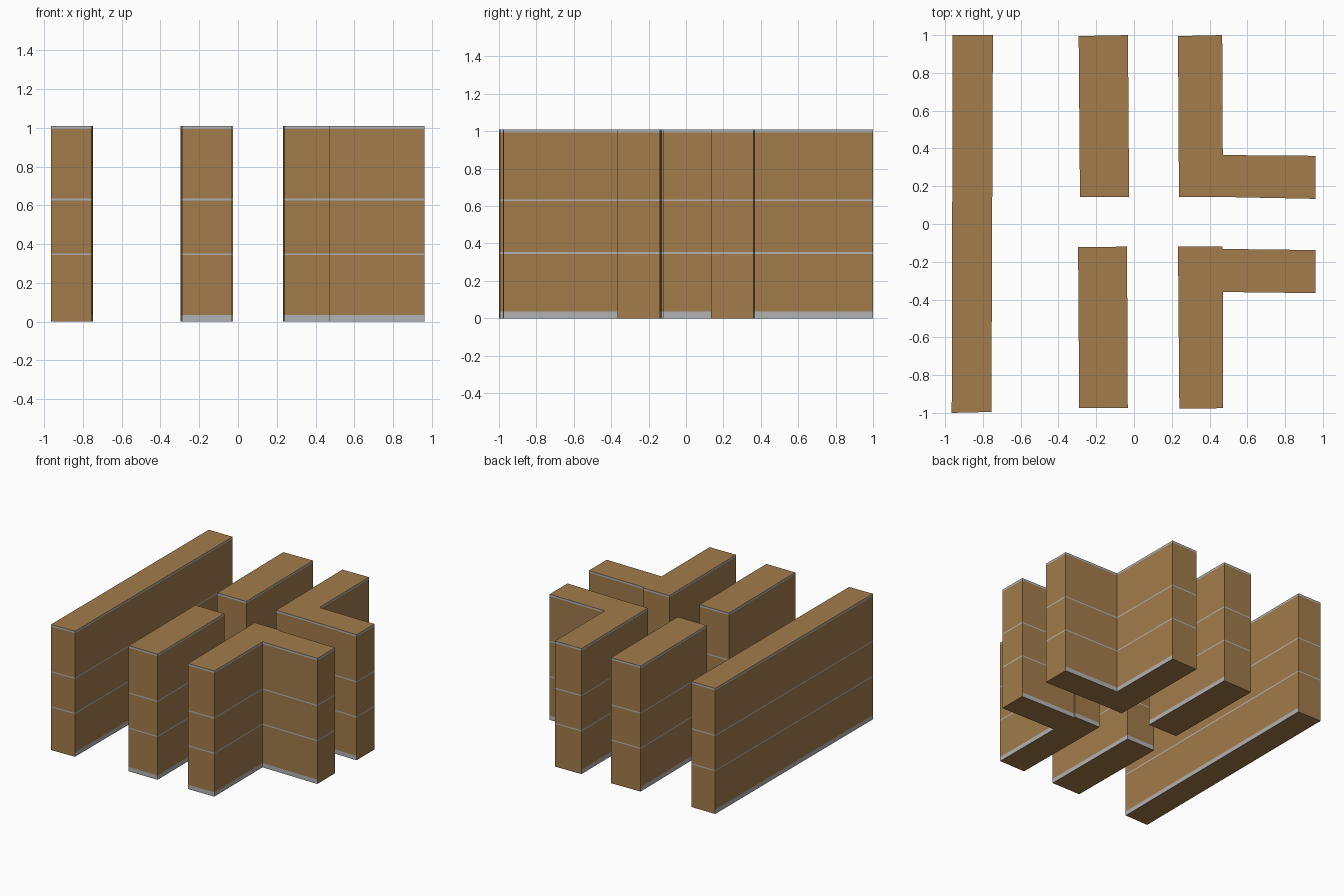
import bpy, bmesh

if "Cube" in bpy.data.objects:
    bpy.data.objects.remove(bpy.data.objects["Cube"])


def material(name, rgb):
    m = bpy.data.materials.new(name)
    m.diffuse_color = (*rgb, 1)
    m.use_nodes = True
    m.node_tree.nodes["Principled BSDF"].inputs["Base Color"].default_value = m.diffuse_color
    return m


BRICK = material("brick", (0.36, 0.20, 0.07))
STONE = material("stone", (0.45, 0.45, 0.45))

# Level heights; every other storey strip is a thin stone band
LEVELS = [0, 0.035, 0.343, 0.353, 0.626, 0.636, 0.994, 1.01]
END_CUT = 0.99     # plain party-wall ends have no plinth
SIDE_CUT = 0.95


def is_plain_end(a, b):
    return (min(a[1], b[1]) > END_CUT or max(a[1], b[1]) < -END_CUT
            or min(a[0], b[0]) > SIDE_CUT)


def building(name, outline):
    """Extrude an anticlockwise footprint through all levels."""
    bm = bmesh.new()
    rings = [[bm.verts.new((x, y, z)) for x, y in outline] for z in LEVELS]
    n = len(outline)
    for k in range(len(LEVELS) - 1):
        lo, hi = rings[k], rings[k + 1]
        for i in range(n):
            j = (i + 1) % n
            f = bm.faces.new((lo[i], lo[j], hi[j], hi[i]))
            plain = k == 0 and is_plain_end(outline[i], outline[j])
            f.material_index = 1 if k % 2 == 0 and not plain else 0
    bm.faces.new(rings[0][::-1])
    bm.faces.new(rings[-1])
    bmesh.ops.recalc_face_normals(bm, faces=bm.faces)
    me = bpy.data.meshes.new(name)
    bm.to_mesh(me)
    bm.free()
    me.materials.append(BRICK)
    me.materials.append(STONE)
    bpy.context.collection.objects.link(bpy.data.objects.new(name, me))


# Long terrace on the left
building("long_terrace", [(-0.965, -1), (-0.755, -0.995), (-0.747, 1), (-0.96, 1)])

# Two short terraces in the middle
building("middle_terrace_back", [(-0.286, 0.143), (-0.026, 0.143), (-0.032, 1), (-0.293, 0.995)])
building("middle_terrace_front", [(-0.29, -0.975), (-0.033, -0.975), (-0.037, -0.12), (-0.296, -0.122)])

# Two corner terraces on the right
building("corner_terrace_back", [(0.238, 0.143), (0.47, 0.143), (0.962, 0.133), (0.962, 0.361),
                                 (0.47, 0.365), (0.467, 1), (0.233, 0.995)])
building("corner_terrace_front", [(0.24, -0.978), (0.472, -0.975), (0.47, -0.36), (0.962, -0.366),
                                  (0.962, -0.138), (0.468, -0.132), (0.468, -0.12), (0.233, -0.12)])
